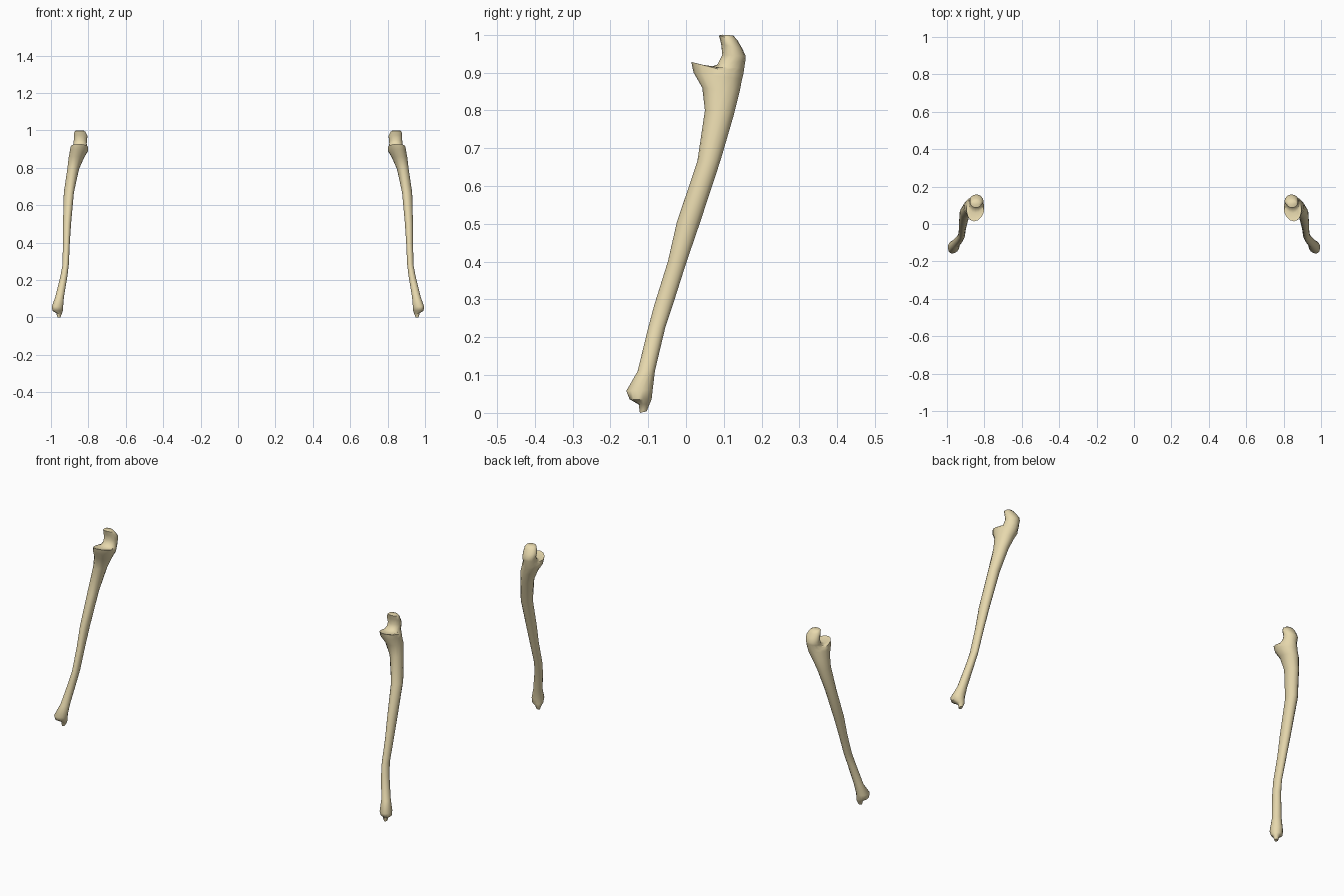
import bpy, bmesh, math

# Sections from wrist to elbow:
# front y, front z, back y, back z, inner x, outer x, x of the front point
SECTIONS = [
    (-.122, .000, -.104, .004, .949, .966, .957),   # styloid tip
    (-.125, .022, -.096, .024, .940, .972, .956),
    (-.149, .036, -.091, .036, .936, .993, .972),   # distal head
    (-.158, .058, -.088, .062, .934, .995, .972),
    (-.128, .110, -.082, .112, .930, .977, .955),
    (-.100, .225, -.055, .225, .911, .949, .930),
    (-.084, .285, -.035, .285, .904, .938, .920),   # shaft
    (-.048, .400, .000, .395, .899, .937, .915),
    (-.024, .505, .036, .500, .892, .936, .912),
    (.030, .665, .092, .670, .877, .932, .900),
    (.050, .800, .127, .790, .849, .913, .882),
    (.043, .860, .142, .850, .822, .906, .868),
    (.020, .900, .148, .882, .801, .899, .860),
    (.014, .928, .151, .892, .800, .896, .855),     # coronoid lip
    (.058, .913, .154, .912, .805, .882, .850),     # notch floor
    (.083, .921, .157, .932, .808, .879, .846),
    (.096, .947, .158, .943, .807, .879, .845),     # olecranon
    (.093, .975, .149, .963, .804, .878, .845),
    (.087, .998, .137, .984, .815, .876, .845),
    (.096, 1.00, .125, .998, .826, .868, .847),
]
SIDES = 14

bone = bpy.data.materials.new("bone")
bone.diffuse_color = (0.80, 0.69, 0.42, 1)


def forearm_bone(name, sign):
    bm = bmesh.new()
    rings = []
    for fy, fz, by, bz, xi, xo, fx in SECTIONS:
        ring = []
        for i in range(SIDES):
            a = 2 * math.pi * i / SIDES
            c, s = math.cos(a), math.sin(a)
            x = (xi + xo) / 2 + (xo - xi) / 2 * s
            x += (fx - (xi + xo) / 2) * max(c, 0) ** 2
            t = (1 - c) / 2
            ring.append(bm.verts.new((sign * x, fy + (by - fy) * t, fz + (bz - fz) * t)))
        rings.append(ring)
    # skin between sections
    for r, q in zip(rings, rings[1:]):
        for i in range(SIDES):
            j = (i + 1) % SIDES
            bm.faces.new((r[i], r[j], q[j], q[i]))
    # end caps
    bm.faces.new(rings[0])
    bm.faces.new(rings[-1])
    bmesh.ops.recalc_face_normals(bm, faces=bm.faces)
    mesh = bpy.data.meshes.new(name)
    bm.to_mesh(mesh)
    bm.free()
    mesh.materials.append(bone)
    obj = bpy.data.objects.new(name, mesh)
    bpy.context.collection.objects.link(obj)
    bpy.ops.object.select_all(action='DESELECT')
    obj.select_set(True)
    bpy.context.view_layer.objects.active = obj
    bpy.ops.object.shade_smooth_by_angle(angle=math.radians(50))


for name, sign in (("forearm_bone_right", 1), ("forearm_bone_left", -1)):
    forearm_bone(name, sign)
